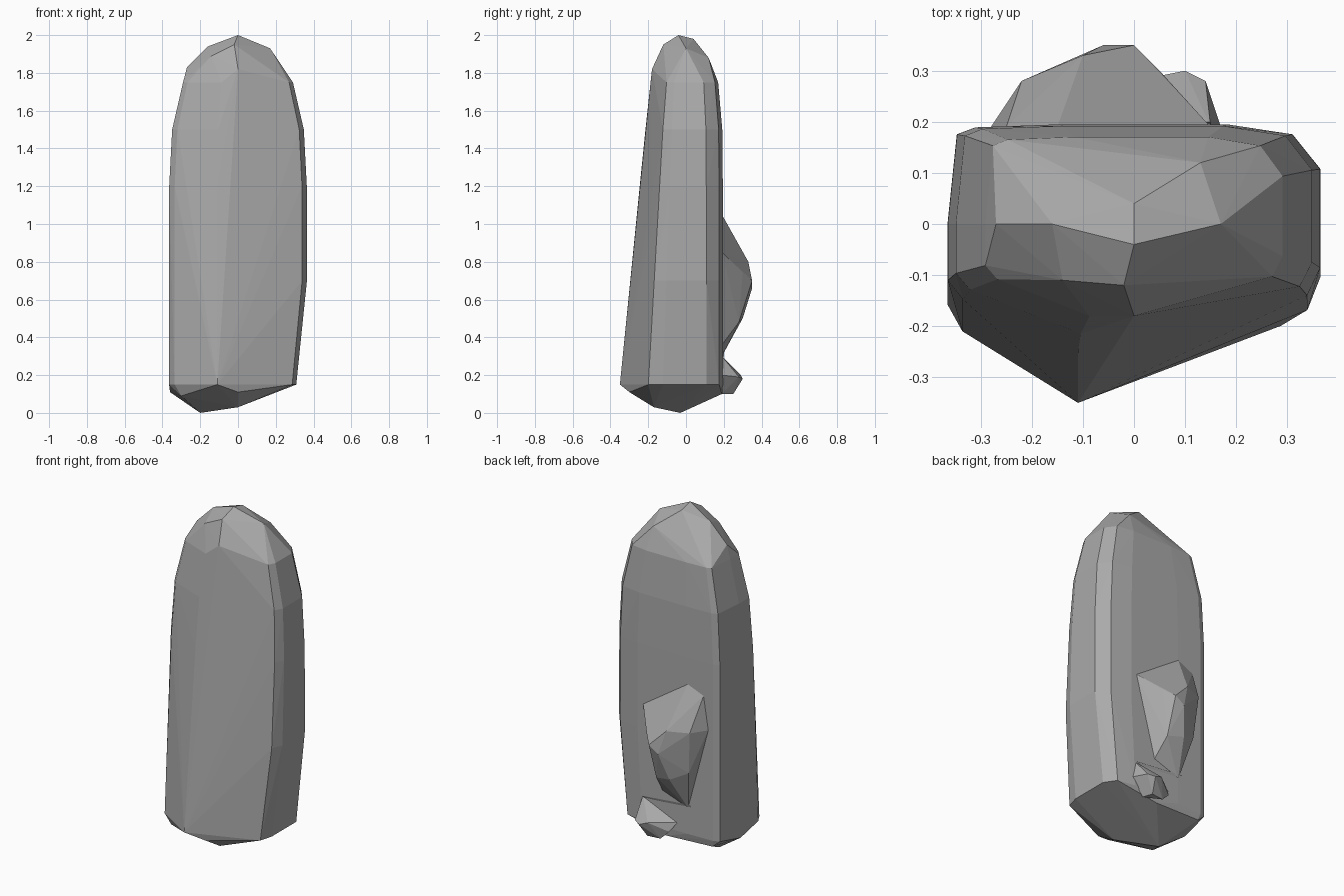
import bpy
import bmesh

# Remove the default object
default_cube = bpy.data.objects.get("Cube")
if default_cube:
    bpy.data.objects.remove(default_cube, do_unlink=True)

# Single grey rock colour
stone = bpy.data.materials.new("stone_grey")
stone.use_nodes = True
grey = (0.4, 0.4, 0.4, 1)
stone.diffuse_color = grey
shader = stone.node_tree.nodes["Principled BSDF"]
shader.inputs["Base Color"].default_value = grey
shader.inputs["Roughness"].default_value = 0.9


def chiselled_rock(name, corners):
    """Make a faceted, flat-shaded rock as the convex hull of its corners."""
    bm = bmesh.new()
    for corner in corners:
        bm.verts.new(corner)
    bmesh.ops.convex_hull(bm, input=bm.verts[:])
    buried = [vert for vert in bm.verts if not vert.link_faces]
    bmesh.ops.delete(bm, geom=buried, context="VERTS")
    bmesh.ops.recalc_face_normals(bm, faces=bm.faces[:])
    mesh = bpy.data.meshes.new(name)
    bm.to_mesh(mesh)
    bm.free()
    mesh.materials.append(stone)
    rock = bpy.data.objects.new(name, mesh)
    bpy.context.scene.collection.objects.link(rock)


def dome(height, sharpness):
    """Full width low down, closing to nothing at the top of the stone."""
    rise = max(0, height - 1)
    return (1 - rise ** sharpness) ** 0.5


def shaft_corner(across, along, height):
    """Place a corner of the unit plan at the given height of the shaft."""
    half_width = 0.365 * dome(height, 3.5)
    if across > 0:
        # The right flank draws in towards the foot
        half_width *= min(1, 0.8 + 0.3 * height)
    if along > 0:
        depth = 0.195 * dome(height, 5)
    else:
        # The front leans back as it rises
        depth = (0.365 - 0.1 * height) * dome(height, 8)
    return (across * half_width, along * depth, height)


# Unit plan of the shaft: flat back, ridged front
plan = [
    (-0.95, 0.9), (-0.85, 0.97), (-0.4, 1), (0.5, 1), (0.85, 0.9),
    (1, 0.55), (1, -0.35), (0.93, -0.57), (-0.3, -1),
    (-0.92, -0.6), (-1, -0.45), (-1, 0),
]
levels = (0.15, 0.7, 1.2, 1.5, 1.75)
shaft = [shaft_corner(across, along, height)
         for height in levels for across, along in plan]

# Blunt crown and broken underside
crown = [
    (0, -0.04, 2), (0, 0.04, 1.98), (-0.02, -0.12, 1.95),
    (-0.16, 0, 1.94), (0.17, 0, 1.93), (0.13, 0.12, 1.88),
    (-0.14, -0.11, 1.89), (0, -0.18, 1.82), (-0.27, 0, 1.83),
]
foot = [
    (-0.2, -0.03, 0), (0, -0.17, 0.03), (-0.3, -0.2, 0.09),
    (-0.36, 0, 0.11), (0, -0.3, 0.11), (-0.3, 0.18, 0.11),
    (0, 0.19, 0.1),
]
chiselled_rock("standing_stone", shaft + crown + foot)

# Plane on the back of the stone where the smaller rocks are seated
seat = 0.19


def seated_rock(name, outline, peaks):
    """Make a rock from its outline on the seat plane and its outer corners."""
    base = [(across, seat, height) for across, height in outline]
    chiselled_rock(name, base + peaks)


# Large boulder fused to the back
seated_rock(
    "back_boulder",
    [(-0.15, 1.05), (-0.25, 1), (0.15, 0.85), (-0.28, 0.8),
     (0.02, 0.36), (-0.15, 0.3)],
    [(-0.22, 0.28, 0.8), (-0.1, 0.33, 0.8), (0, 0.35, 0.7),
     (-0.06, 0.35, 0.66), (0.05, 0.3, 0.74), (-0.1, 0.3, 0.5),
     (0, 0.28, 0.48), (-0.2, 0.26, 0.55)],
)

# Small chip at the foot of the back
seated_rock(
    "small_back_rock",
    [(0.15, 0.3), (0.17, 0.2), (-0.08, 0.2), (0.1, 0.1)],
    [(0.1, 0.3, 0.18), (0.14, 0.28, 0.19), (0.05, 0.29, 0.2),
     (0.08, 0.25, 0.1), (0, 0.24, 0.1), (-0.05, 0.23, 0.15)],
)

# Thin ledge between the two back rocks
seated_rock(
    "thin_ledge",
    [(0.15, 0.28), (-0.17, 0.3)],
    [(0.15, 0.2, 0.3), (-0.17, 0.2, 0.33)],
)
